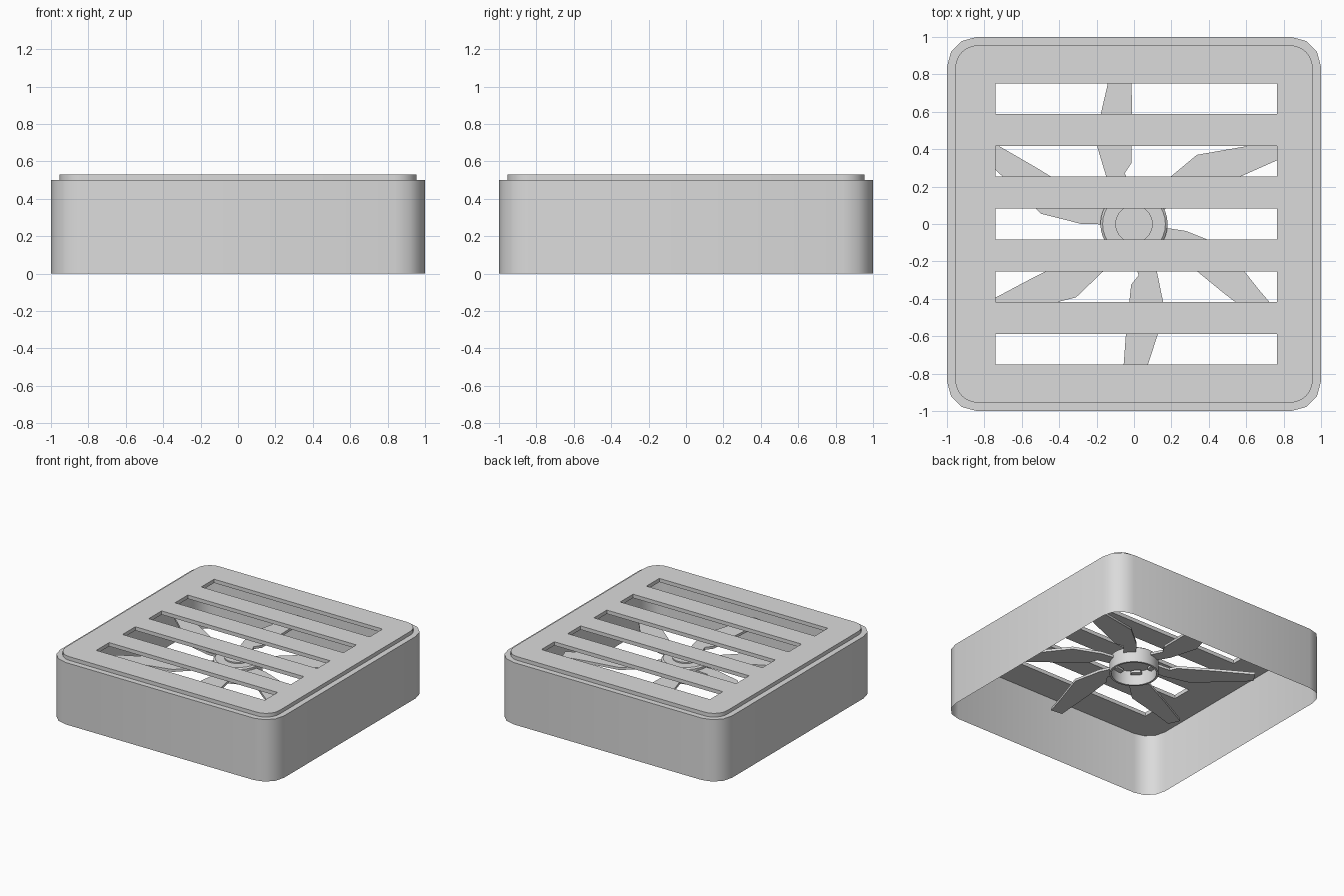
import bpy, bmesh, math
from math import sin, cos, radians, pi

if "Cube" in bpy.data.objects:
    bpy.data.objects.remove(bpy.data.objects["Cube"])

grey = bpy.data.materials.new("light_grey")
grey.use_nodes = True
grey.diffuse_color = (0.71, 0.71, 0.71, 1)
grey.node_tree.nodes["Principled BSDF"].inputs["Base Color"].default_value = (0.71, 0.71, 0.71, 1)


def finish(bm, name):
    bmesh.ops.recalc_face_normals(bm, faces=bm.faces)
    mesh = bpy.data.meshes.new(name)
    bm.to_mesh(mesh)
    bm.free()
    mesh.materials.append(grey)
    obj = bpy.data.objects.new(name, mesh)
    bpy.context.collection.objects.link(obj)
    bpy.ops.object.select_all(action='DESELECT')
    obj.select_set(True)
    bpy.context.view_layer.objects.active = obj
    bpy.ops.object.shade_smooth_by_angle(angle=radians(35))


def rounded_square(half, radius, segments):
    c = half - radius
    points = []
    for q, (sx, sy) in enumerate([(1, 1), (-1, 1), (-1, -1), (1, -1)]):
        for i in range(segments + 1):
            a = (q + i / segments) * pi / 2
            points.append((sx * c + radius * cos(a), sy * c + radius * sin(a)))
    return points


def add_loop(bm, points, z):
    verts = [bm.verts.new((x, y, z)) for x, y in points]
    return [bm.edges.new((v, verts[i - 1])) for i, v in enumerate(verts)]


def fill(bm, edges):
    bmesh.ops.triangle_fill(bm, edges=edges, use_beauty=True, use_dissolve=False,
                            normal=(0, 0, 1))


def extrude_up(bm, geom, height):
    new = bmesh.ops.extrude_face_region(bm, geom=geom)["geom"]
    bmesh.ops.translate(bm, vec=(0, 0, height),
                        verts=[g for g in new if isinstance(g, bmesh.types.BMVert)])


plate_outline = rounded_square(0.955, 0.12, 8)

# Thin open-bottomed housing with a narrow flat rim around the grille
bm = bmesh.new()
outer = add_loop(bm, rounded_square(1.0, 0.16, 3), 0.5)
fill(bm, outer + add_loop(bm, plate_outline, 0.5))
walls = bmesh.ops.extrude_edge_only(bm, edges=outer)["geom"]
bmesh.ops.translate(bm, vec=(0, 0, -0.5),
                    verts=[g for g in walls if isinstance(g, bmesh.types.BMVert)])
finish(bm, "housing")

# Grille plate with five slots, resting on the rim
bm = bmesh.new()
loops = add_loop(bm, plate_outline, 0.5)
for i in range(-2, 3):
    y = 0.335 * i
    loops += add_loop(bm, [(-0.74, y - 0.082), (0.765, y - 0.082),
                           (0.765, y + 0.082), (-0.74, y + 0.082)], 0.5)
fill(bm, loops)
extrude_up(bm, list(bm.faces), 0.03)
finish(bm, "grille")

# Fan hub: hollow cup with a raised round boss, turned around z
profile = [(0, 0.39), (0.1, 0.39), (0.1, 0.38), (0.168, 0.38), (0.18, 0.37),
           (0.18, 0.25), (0.165, 0.25), (0.165, 0.365), (0, 0.365)]
bm = bmesh.new()
verts = [bm.verts.new((r, 0, z)) for r, z in profile]
edges = [bm.edges.new(pair) for pair in zip(verts, verts[1:])]
bmesh.ops.spin(bm, geom=verts + edges, cent=(0, 0, 0), axis=(0, 0, 1),
               angle=2 * pi, steps=32)
bmesh.ops.remove_doubles(bm, verts=bm.verts, dist=0.0005)
finish(bm, "fan_hub")

# Six kinked blades, outlined as (radius, angle) and swung round the hub
blade_outline = [(0.13, 0), (0.18, 1), (0.275, 9.5), (0.325, 1.5), (0.6, 0), (0.9, 0),
                 (0.91, 6), (0.75, 10), (0.5, 23.7), (0.28, 30), (0.13, 31)]
for n, start in enumerate([24, 91, 150, 208, 265.8, 322.4]):
    bm = bmesh.new()
    polar = [(r, radians(start + a)) for r, a in blade_outline]
    fill(bm, add_loop(bm, [(r * cos(a), r * sin(a)) for r, a in polar], 0.333))
    extrude_up(bm, list(bm.faces), 0.02)
    finish(bm, f"fan_blade_{n + 1}")
